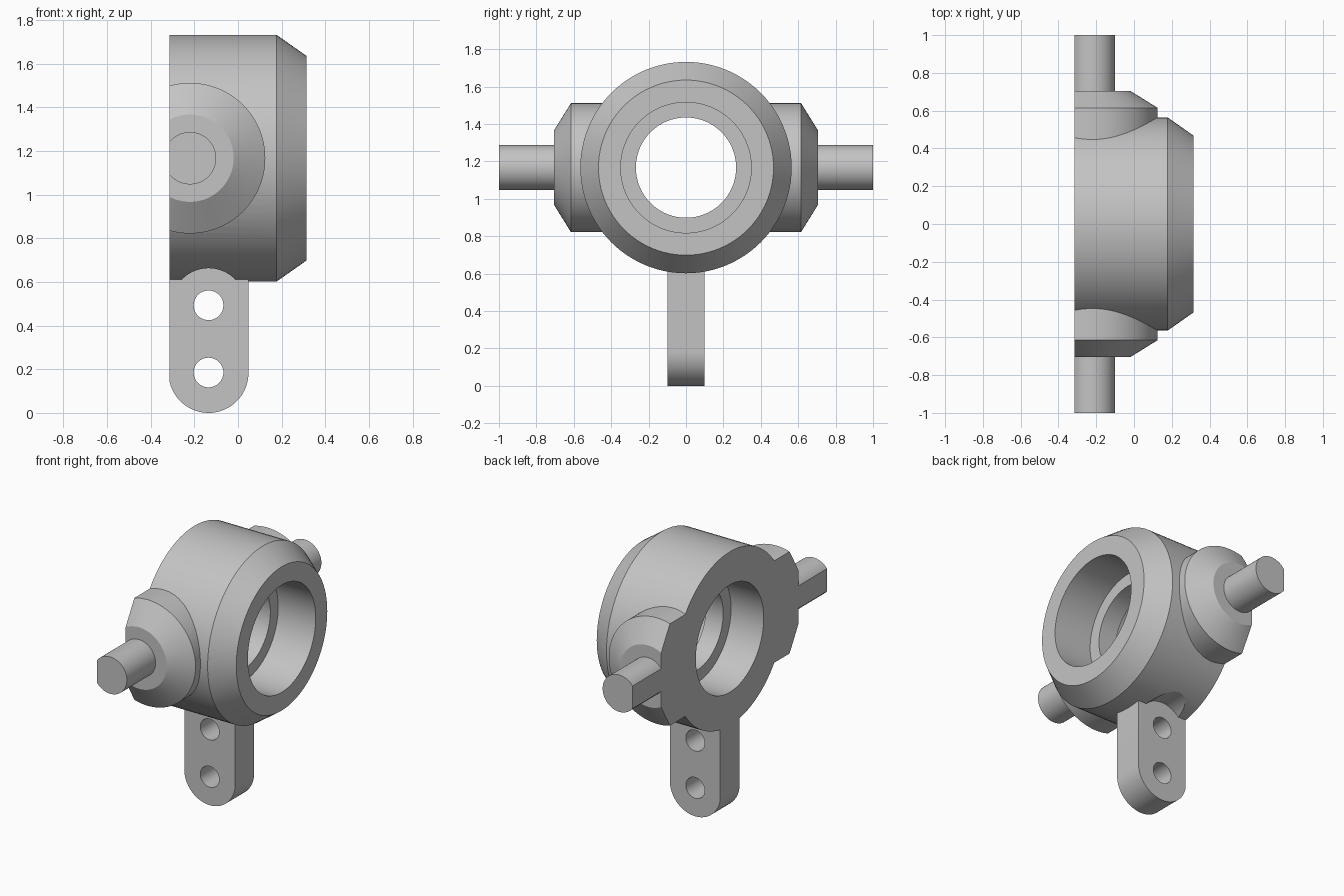
import bpy, bmesh
from math import sin, cos, pi
from mathutils import Vector

cube = bpy.data.objects.get("Cube")
if cube:
    bpy.data.objects.remove(cube)

HUB_Z = 1.167     # height of the ring axis
TRIM_X = -0.315   # flat back of the casting
PIN_X = -0.22     # trunnion axis
LUG_X = -0.135    # bracket and hole axis

grey = bpy.data.materials.new("Cast Grey")
grey.use_nodes = True
grey.diffuse_color = (0.55, 0.55, 0.55, 1)
grey.node_tree.nodes["Principled BSDF"].inputs["Base Color"].default_value = (0.55, 0.55, 0.55, 1)


def finish(name, bm):
    bmesh.ops.recalc_face_normals(bm, faces=bm.faces)
    mesh = bpy.data.meshes.new(name)
    bm.to_mesh(mesh)
    bm.free()
    mesh.materials.append(grey)
    obj = bpy.data.objects.new(name, mesh)
    bpy.context.collection.objects.link(obj)
    return obj


def lathe(name, profile, axis, x=0, z=HUB_Z, n=96):
    """Solid of revolution from (position along axis, radius) pairs."""
    bm = bmesh.new()
    rings = []
    for a, r in profile:
        ring = []
        for i in range(n):
            c, s = r * cos(2 * pi * i / n), r * sin(2 * pi * i / n)
            ring.append(bm.verts.new((a, c, z + s) if axis == "x" else (x + c, a, z + s)))
        rings.append(ring)
    for p, q in zip(rings, rings[1:]):
        for i in range(n):
            j = (i + 1) % n
            bm.faces.new((p[i], p[j], q[j], q[i]))
    bm.faces.new(rings[0])
    bm.faces.new(rings[-1])
    return finish(name, bm)


def combine(target, tool, operation):
    mod = target.modifiers.new(operation.title(), "BOOLEAN")
    mod.operation, mod.solver, mod.object = operation, "EXACT", tool
    with bpy.context.temp_override(object=target, active_object=target):
        bpy.ops.object.modifier_apply(modifier=mod.name)
    bpy.data.objects.remove(tool)


# Chamfered ring body
body = lathe("bearing_housing", [(-0.45, 0.565), (0.177, 0.565), (0.315, 0.468)], "x")

# Trunnion bosses with pins on both sides
half = [(0.615, 0.345), (0.705, 0.2), (0.705, 0.12), (1.0, 0.12)]
trunnions = lathe("trunnions", [(-a, r) for a, r in reversed(half)] + half, "y", PIN_X)
combine(body, trunnions, "UNION")

# Screw head clearance on both sides of the bracket
for side in (-1, 1):
    clearance = lathe("clearance", [(side * 0.05, 0.17), (side * 0.42, 0.17)], "y", LUG_X, 0.493)
    combine(body, clearance, "DIFFERENCE")

# Round-ended mounting bracket
bm = bmesh.new()
R = 0.183
outline = [(LUG_X + R * cos(pi + pi * i / 40), R + R * sin(pi + pi * i / 40)) for i in range(41)]
outline += [(LUG_X + R, 0.72), (LUG_X - R, 0.72)]
face = bm.faces.new([bm.verts.new((x, -0.098, z)) for x, z in outline])
new = bmesh.ops.extrude_face_region(bm, geom=[face])["geom"]
bmesh.ops.translate(bm, vec=(0, 0.196, 0), verts=[v for v in new if isinstance(v, bmesh.types.BMVert)])
bracket = finish("bracket", bm)
for z in (0.185, 0.493):
    combine(bracket, lathe("screw_hole", [(-0.3, 0.068), (0.3, 0.068)], "y", LUG_X, z, 48), "DIFFERENCE")
combine(body, bracket, "UNION")

# Stepped bore with a central lip
bore = [(-0.6, 0.349), (-0.08, 0.349), (-0.08, 0.268), (0.045, 0.268), (0.045, 0.349), (0.6, 0.349)]
combine(body, lathe("bore", bore, "x"), "DIFFERENCE")

# Flat cut across the back of ring, bosses and pins
bm = bmesh.new()
bmesh.ops.create_cube(bm, size=4)
bmesh.ops.translate(bm, vec=Vector((TRIM_X - 2, 0, 1)), verts=bm.verts)
combine(body, finish("trim_block", bm), "DIFFERENCE")

# Smooth round surfaces, crisp machined edges
bpy.ops.object.select_all(action="DESELECT")
body.select_set(True)
bpy.context.view_layer.objects.active = body
bpy.ops.object.shade_smooth_by_angle(angle=pi / 8)
